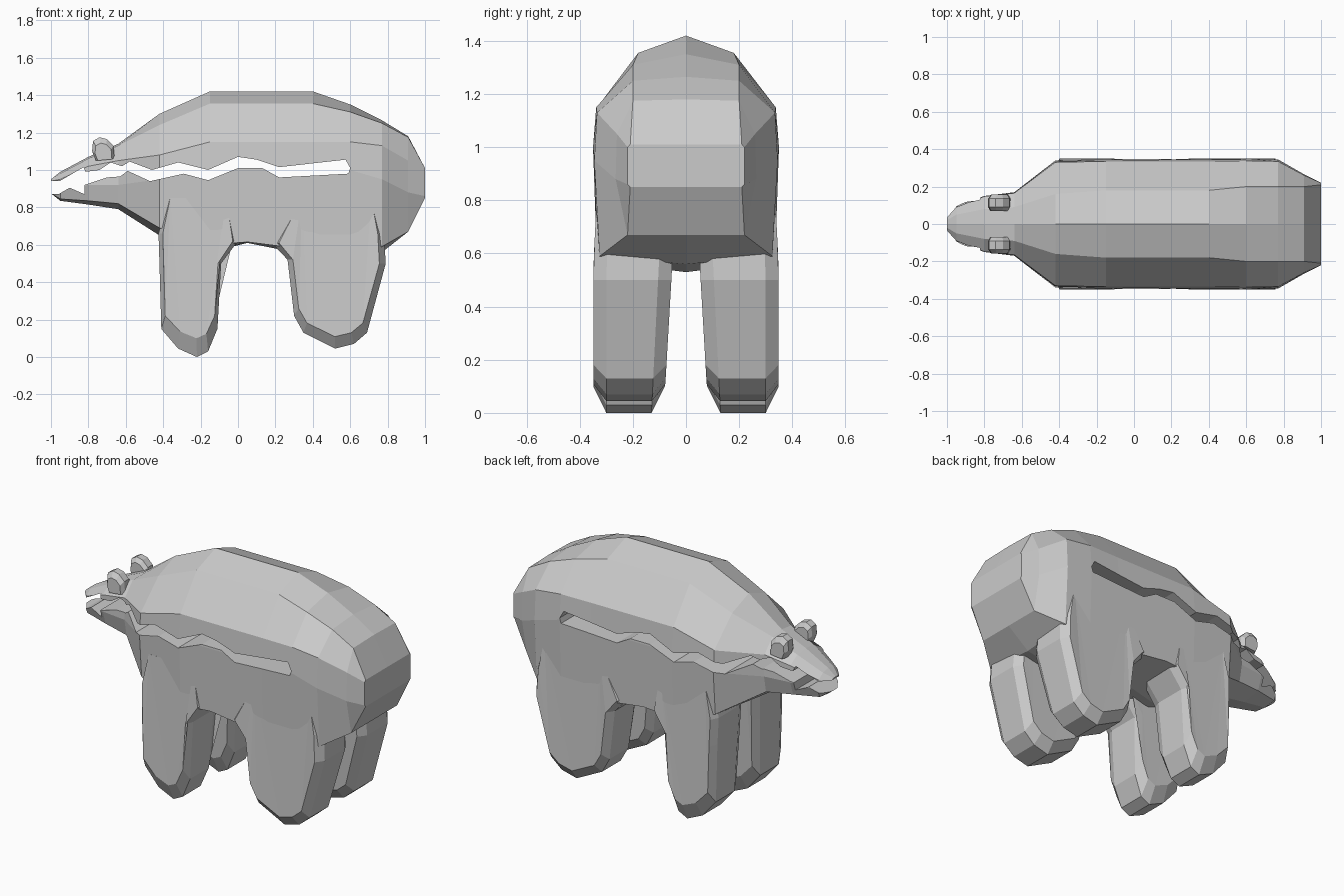
import bpy, bmesh


def loft(name, rings):
    """Closed flat-shaded skin through rings that have equal point counts."""
    bm = bmesh.new()
    loops = [[bm.verts.new(p) for p in ring] for ring in rings]
    n = len(loops[0])
    for a, b in zip(loops, loops[1:]):
        for i in range(n):
            j = (i + 1) % n
            bm.faces.new((a[i], a[j], b[j], b[i]))
    bm.faces.new(loops[0])
    bm.faces.new(loops[-1])
    bmesh.ops.triangulate(bm, faces=[f for f in bm.faces if len(f.verts) > 4])
    bmesh.ops.recalc_face_normals(bm, faces=bm.faces)
    mesh = bpy.data.meshes.new(name)
    bm.to_mesh(mesh)
    bm.free()
    obj = bpy.data.objects.new(name, mesh)
    bpy.context.collection.objects.link(obj)
    return obj


# Body: x, ridge z, then (y, z) of back edge, shoulder, side, lower edge, then belly z
stations = [
    (-1.00, .95, (.02, .95), (.035, .94), (.035, .88), (.02, .875), .875),
    (-.95, .99, (.05, .98), (.09, .95), (.10, .89), (.08, .845), .835),
    (-.80, 1.07, (.08, 1.06), (.148, 1.02), (.15, .92), (.12, .835), .815),
    (-.64, 1.14, (.09, 1.13), (.165, 1.05), (.17, .92), (.15, .82), .79),
    (-.42, 1.30, (.16, 1.24), (.33, 1.08), (.34, .95), (.32, .69), .65),
    (-.15, 1.42, (.18, 1.355), (.335, 1.15), (.347, 1.0), (.335, .60), .56),
    (.05, 1.42, (.18, 1.355), (.335, 1.15), (.347, 1.0), (.335, .615), .61),
    (.40, 1.42, (.18, 1.355), (.335, 1.15), (.347, 1.0), (.335, .57), .54),
    (.60, 1.35, (.20, 1.31), (.338, 1.15), (.35, 1.0), (.335, .57), .53),
    (.77, 1.265, (.20, 1.25), (.335, 1.13), (.345, .95), (.325, .59), .56),
    (.91, 1.18, (.20, 1.175), (.26, 1.05), (.265, .88), (.22, .67), .67),
    (1.0, 1.01, (.21, 1.01), (.22, 1.0), (.22, .86), (.21, .85), .85),
]
rings = []
for x, top, *side, bottom in stations:
    right = [(x, y, z) for y, z in side]
    left = [(x, -y, z) for y, z in reversed(side)]
    rings.append([(x, 0, top)] + right + [(x, 0, bottom)] + left)
body = loft("bear_body", rings)

# Open mouth and ragged slit running through the body
slit = [(-1.1, .94), (-.95, .942), (-.825, 1.015), (-.815, .99), (-.74, 1.0),
        (-.68, 1.04), (-.62, 1.02), (-.58, 1.045), (-.46, 1.0), (-.32, 1.04),
        (-.16, 1.0), (0, 1.07), (.10, 1.055), (.22, 1.015), (.575, 1.055),
        (.60, 1.01), (.59, .98), (.22, .96), (.13, 1.01), (0, 1.01),
        (-.16, .945), (-.29, .98), (-.47, .94), (-.59, .995), (-.63, .965),
        (-.70, .96), (-.82, .92), (-.82, .87), (-.90, .905), (-.96, .87),
        (-1.1, .88)]
cutter = loft("slit_cutter", [[(x, y, z) for x, z in slit] for y in (-.6, .6)])
mod = body.modifiers.new("slit", 'BOOLEAN')
mod.operation = 'DIFFERENCE'
mod.solver = 'EXACT'
mod.object = cutter
bpy.context.view_layer.objects.active = body
bpy.ops.object.modifier_apply(modifier=mod.name)
bpy.data.objects.remove(cutter, do_unlink=True)

# Legs: side profile swept across y with chamfered inner and outer edges
front_leg = [(-.38, .85), (-.425, .66), (-.42, .50), (-.41, .15), (-.32, .045),
             (-.22, 0), (-.16, .03), (-.11, .15), (-.09, .50), (0, .62), (-.04, .85)]
hind_leg = [(.32, .85), (.18, .61), (.265, .52), (.30, .22), (.35, .13),
            (.52, .045), (.62, .07), (.69, .13), (.79, .50), (.78, .66), (.74, .85)]


def leg(name, profile, side, lift):
    cx = sum(p[0] for p in profile) / len(profile)
    layers = [(.349, True), (.30, False), (.13, False), (.08, True)]
    out = []
    for y, inset in layers:
        ring = []
        for x, z in profile:
            # inner side leans, outer side sinks into the flank at the top
            yy = y - max(0, z - .55) * .05 if y > .2 else y - .05 * z
            if inset:
                x = cx + (x - cx) * .88
                z += lift * max(0, 1 - z / .5)
            ring.append((x, side * yy, z))
        out.append(ring)
    return loft(name, out)


for side, label in ((-1, "right"), (1, "left")):
    leg("front_leg_" + label, front_leg, side, .1)
    leg("hind_leg_" + label, hind_leg, side, .07)

# Ears: small faceted bumps sunk into the head
ear = [(-.76, 1.05), (-.78, 1.10), (-.775, 1.155), (-.74, 1.175), (-.70, 1.165),
       (-.665, 1.13), (-.66, 1.06)]
for side, label in ((-1, "right"), (1, "left")):
    out = []
    for y, s in ((.07, .8), (.09, 1), (.135, 1), (.158, .75)):
        out.append([(-.718 + (x + .718) * s, side * y, 1.05 + (z - 1.05) * s)
                    for x, z in ear])
    loft("ear_" + label, out)
